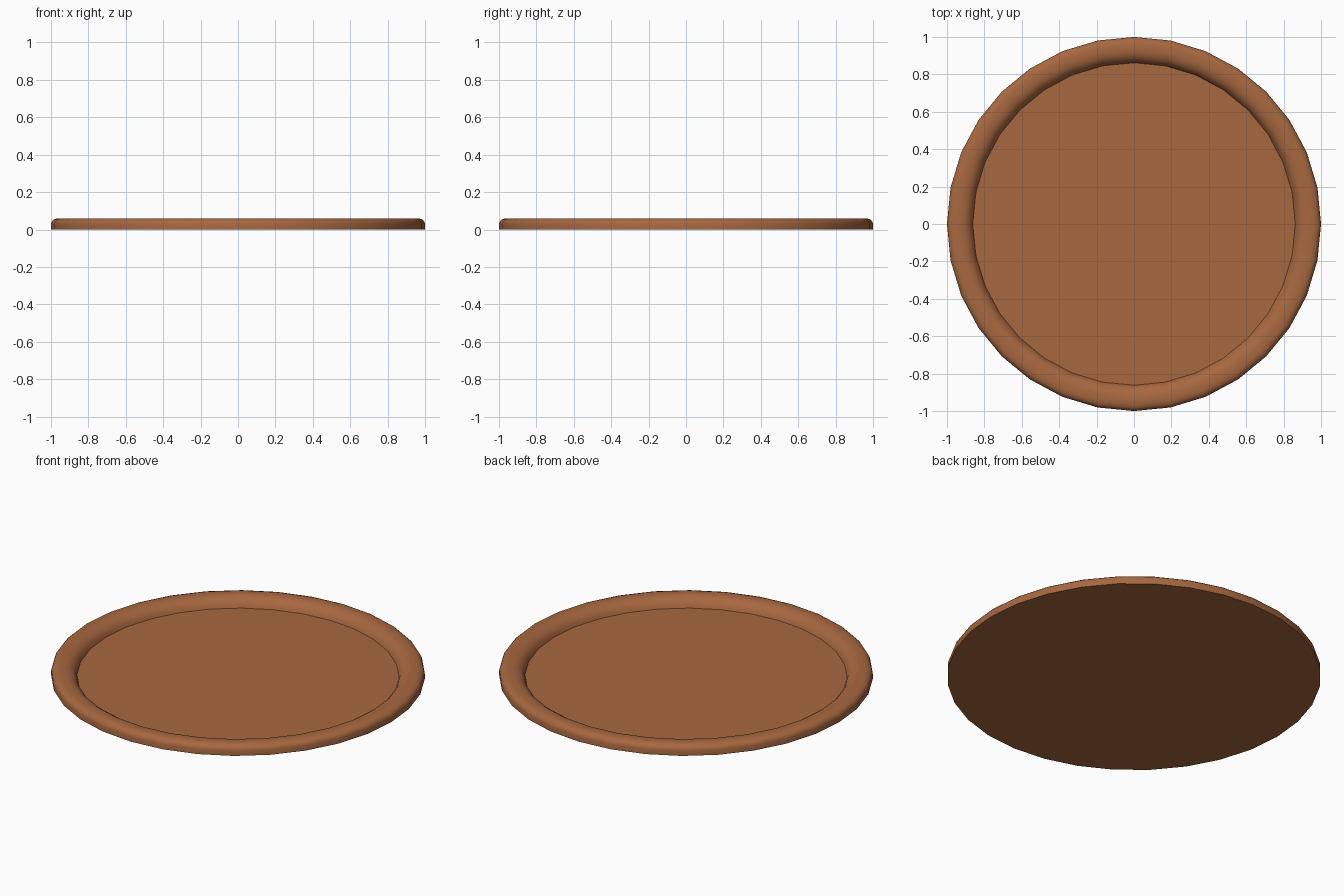
import bpy, bmesh, math

if "Cube" in bpy.data.objects:
    bpy.data.objects.remove(bpy.data.objects["Cube"])

SIDES = 32

wood = bpy.data.materials.new("warm_brown")
wood.diffuse_color = (0.39, 0.138, 0.051, 1)
wood.use_nodes = True
wood.node_tree.nodes["Principled BSDF"].inputs["Base Color"].default_value = wood.diffuse_color

# Cross-section (radius, height): outer wall, rounded lip, inner slope to the floor
profile = [(1.0, 0.0), (1.0, 0.03), (0.995, 0.044), (0.984, 0.054), (0.965, 0.06),
           (0.93, 0.06), (0.905, 0.055), (0.885, 0.043), (0.87, 0.026), (0.862, 0.005)]

bm = bmesh.new()
rings = []
for r, z in profile:
    rings.append([bm.verts.new((r * math.cos(2 * math.pi * i / SIDES),
                                r * math.sin(2 * math.pi * i / SIDES), z))
                  for i in range(SIDES)])
for a, b in zip(rings, rings[1:]):
    for i in range(SIDES):
        j = (i + 1) % SIDES
        bm.faces.new((a[i], a[j], b[j], b[i]))

# Flat floor and underside
bm.faces.new(rings[-1])
bm.faces.new(rings[0][::-1])
bmesh.ops.recalc_face_normals(bm, faces=bm.faces)

mesh = bpy.data.meshes.new("round_tray")
bm.to_mesh(mesh)
bm.free()
mesh.materials.append(wood)
tray = bpy.data.objects.new("round_tray", mesh)
bpy.context.collection.objects.link(tray)

# Smooth lip with crisp floor and base edges
bpy.context.view_layer.objects.active = tray
tray.select_set(True)
bpy.ops.object.shade_smooth_by_angle(angle=math.radians(40))
